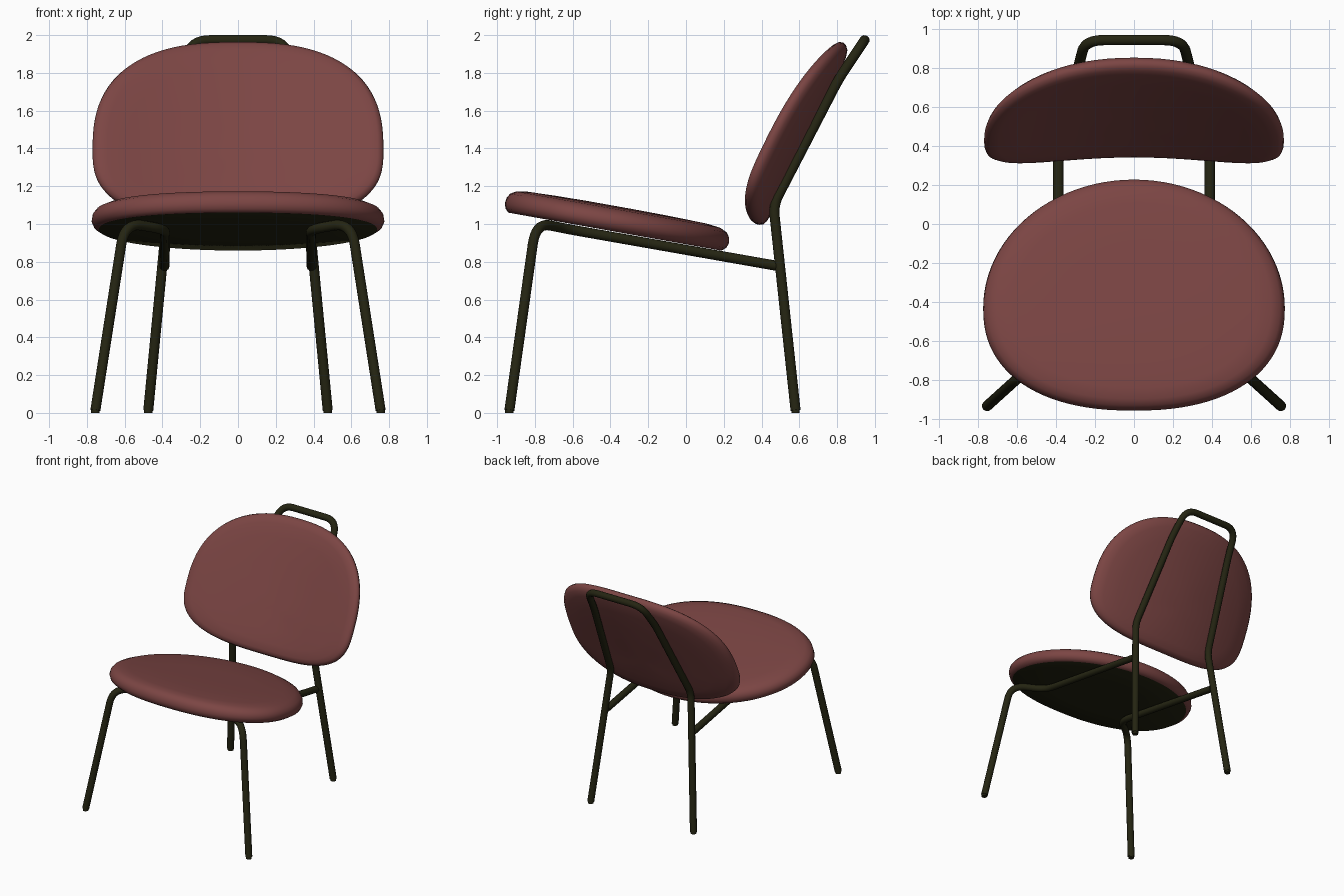
import bpy, bmesh, math
from mathutils import Vector, Matrix

if "Cube" in bpy.data.objects:
    bpy.data.objects.remove(bpy.data.objects["Cube"])


def material(name, rgb):
    m = bpy.data.materials.new(name)
    m.diffuse_color = (*rgb, 1)
    m.use_nodes = True
    m.node_tree.nodes["Principled BSDF"].inputs["Base Color"].default_value = m.diffuse_color
    return m


RED = material("dusty red fabric", (0.2, 0.06, 0.057))
DARK = material("dark olive metal", (0.018, 0.018, 0.006))


def smooth(ob, angle):
    bpy.ops.object.select_all(action='DESELECT')
    ob.select_set(True)
    bpy.context.view_layer.objects.active = ob
    bpy.ops.object.shade_smooth_by_angle(angle=math.radians(angle))


def pad(name, rx, far, near, profile, loc, tilt, bend=0.0, dark_bands=0, n=96):
    """Cushion: superellipse rings (scale, height) stacked; far/near = (radius, exponent)."""
    bm = bmesh.new()

    def point(i, s, w):
        a = 2 * math.pi * i / n
        c, d = math.cos(a), math.sin(a)
        ry, e = far if d >= 0 else near
        x = s * rx * math.copysign(abs(c) ** (2 / e), c)
        y = s * ry * math.copysign(abs(d) ** (2 / e), d)
        return bm.verts.new((x, y, w + bend * x * x))

    rings = [[point(i, s, w) for i in range(n)] for s, w in profile[1:-1]]
    ends = [bm.verts.new((0, 0, profile[0][1])), bm.verts.new((0, 0, profile[-1][1]))]
    for i in range(n):
        j = (i + 1) % n
        f = bm.faces.new((ends[0], rings[0][j], rings[0][i]))
        f.material_index = 1 if dark_bands else 0
        bm.faces.new((ends[1], rings[-1][i], rings[-1][j]))
        for k in range(len(rings) - 1):
            f = bm.faces.new((rings[k][i], rings[k][j], rings[k + 1][j], rings[k + 1][i]))
            f.material_index = 1 if k + 1 < dark_bands else 0
    bmesh.ops.recalc_face_normals(bm, faces=bm.faces)
    bm.transform(Matrix.Translation(loc) @ Matrix.Rotation(math.radians(tilt), 4, 'X'))
    me = bpy.data.meshes.new(name)
    bm.to_mesh(me)
    bm.free()
    me.materials.append(RED)
    if dark_bands:
        me.materials.append(DARK)
    ob = bpy.data.objects.new(name, me)
    bpy.context.collection.objects.link(ob)
    smooth(ob, 50)


def tube(name, corners, radius=0.027):
    """Round tube through (x, y, z, bend length) corners with rounded bends."""
    p = [Vector(c[:3]) for c in corners]
    pts = [p[0]]
    for i in range(1, len(p) - 1):
        r = corners[i][3]
        a = p[i] + (p[i - 1] - p[i]).normalized() * r
        b = p[i] + (p[i + 1] - p[i]).normalized() * r
        for k in range(9):
            t = k / 8
            pts.append(a * (1 - t) ** 2 + p[i] * 2 * t * (1 - t) + b * t * t)
    pts.append(p[-1])
    cu = bpy.data.curves.new(name, 'CURVE')
    cu.dimensions = '3D'
    cu.bevel_depth = radius
    cu.bevel_resolution = 4
    cu.use_fill_caps = True
    sp = cu.splines.new('POLY')
    sp.points.add(len(pts) - 1)
    for q, v in zip(sp.points, pts):
        q.co = (*v, 1)
    cu.materials.append(DARK)
    ob = bpy.data.objects.new(name, cu)
    bpy.context.collection.objects.link(ob)
    bpy.ops.object.select_all(action='DESELECT')
    ob.select_set(True)
    bpy.context.view_layer.objects.active = ob
    bpy.ops.object.convert(target='MESH')
    smooth(bpy.context.view_layer.objects.active, 40)


# Seat cushion with dark underside
pad("seat", 0.775, (0.67, 2.0), (0.535, 2.3),
    [(0, 0), (0.5, 0), (0.95, 0), (0.985, 0.018), (1, 0.045), (0.993, 0.075), (0.967, 0.1),
     (0.91, 0.118), (0.8, 0.127), (0.5, 0.132), (0.2, 0.134), (0, 0.134)],
    (0, -0.44, 0.971), -10.1, dark_bands=2)

# Backrest cushion, curved around the sitter
pad("backrest", 0.77, (0.68, 2.4), (0.386, 3.1),
    [(0, -0.055), (0.25, -0.055), (0.5, -0.054), (0.75, -0.052), (0.9, -0.046), (0.96, -0.036),
     (0.99, -0.018), (1, 0.002), (0.99, 0.022), (0.96, 0.038), (0.9, 0.048), (0.75, 0.053),
     (0.5, 0.055), (0.25, 0.055), (0, 0.055)],
    (0, 0.602 - 0.147 * 0.435, 1.48 - 0.147 * 0.9), 64.2, bend=0.2)

# Front legs that bend under the seat into the side rails
for side, s in (("left", -1), ("right", 1)):
    tube("front_leg_and_rail_" + side, [
        (s * 0.755, -0.935, 0.014), (s * 0.6, -0.795, 1.008, 0.12),
        (s * 0.385, -0.62, 0.972, 0.1), (s * 0.39, 0.49, 0.777)])

# Rear legs, back uprights and top handle in one continuous tube
half = [(0.475, 0.58, 0.014), (0.37, 0.463, 1.1, 0.06),
        (0.285, 0.81, 1.77, 0.06), (0.25, 0.945, 1.973, 0.1)]
half = [half[0] + (0,)] + half[1:]
tube("rear_frame", half + [(-x, y, z, r) for x, y, z, r in reversed(half)])

# Foot glides
for x, y in ((0.755, -0.935), (0.475, 0.58)):
    for s in (-1, 1):
        bpy.ops.mesh.primitive_cylinder_add(vertices=20, radius=0.022, depth=0.022,
                                            location=(s * x, y, 0.011))
        ob = bpy.context.object
        ob.name = "foot_glide"
        ob.data.materials.append(DARK)
        smooth(ob, 40)
